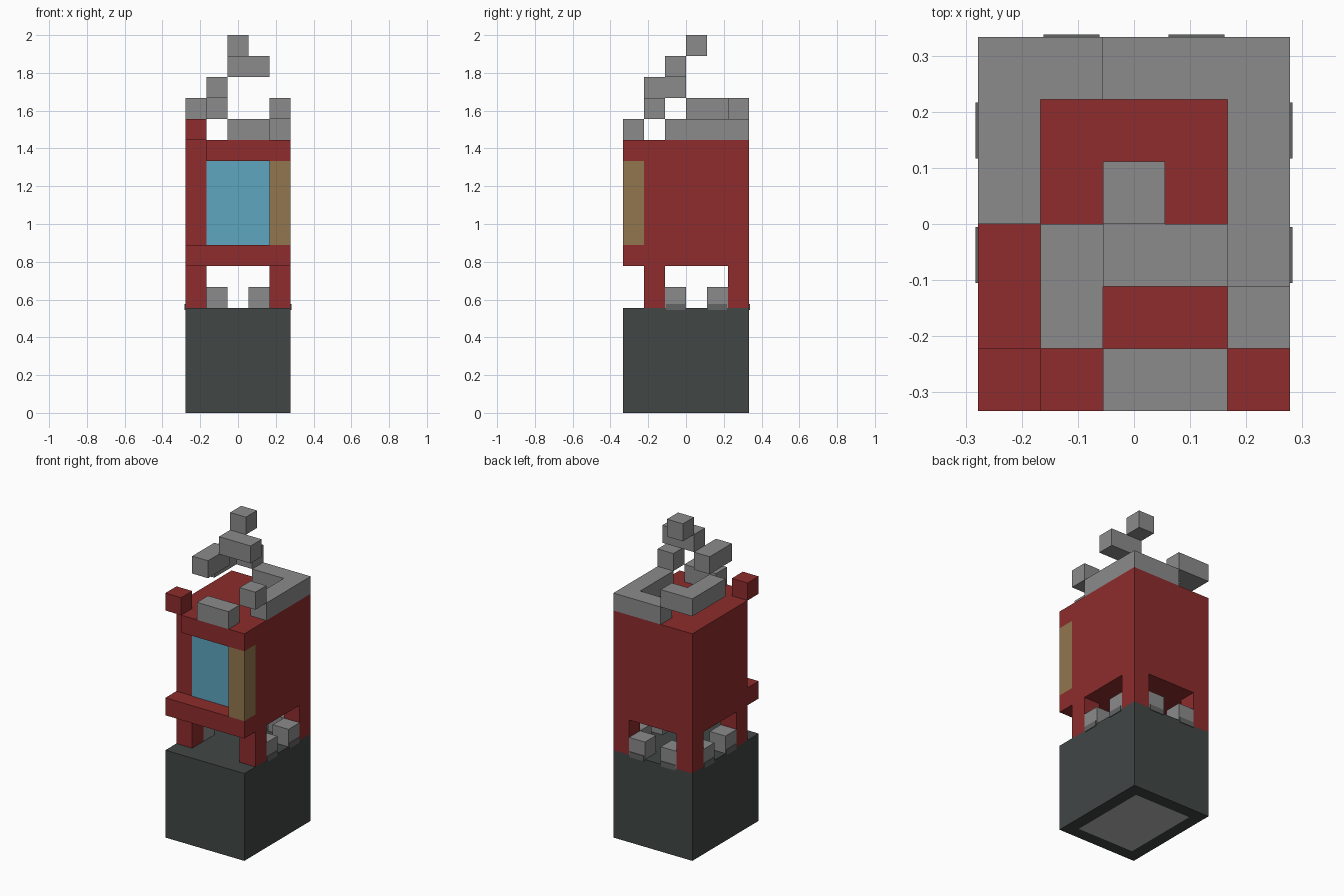
import bpy
import bmesh
from mathutils import Vector

U = 1 / 9                       # one block
NX, NY = 5, 6                   # footprint in blocks

old = bpy.data.objects.get("Cube")
if old:
    bpy.data.objects.remove(old, do_unlink=True)


def material(name, srgb):
    def linear(v):
        c = v / 255
        return c / 12.92 if c <= 0.04045 else ((c + 0.055) / 1.055) ** 2.4
    colour = [linear(v) for v in srgb] + [1]
    m = bpy.data.materials.new(name)
    m.use_nodes = True
    m.diffuse_color = colour
    m.node_tree.nodes["Principled BSDF"].inputs["Base Color"].default_value = colour
    return m


charcoal = material("charcoal", (65, 70, 69))
red = material("brick red", (142, 44, 44))
grey = material("stone grey", (139, 139, 139))
shade = material("dark stone", (98, 100, 99))
blue = material("window blue", (95, 166, 192))
tan = material("wood tan", (146, 118, 78))
pale = material("pale grey", (185, 185, 185))


def block(name, mat, start, size):
    """Box given by its low corner and size, counted in blocks from the front right base corner."""
    lo = (Vector(start) - Vector((NX / 2, NY / 2, 0))) * U
    dims = Vector(size) * U
    bm = bmesh.new()
    bmesh.ops.create_cube(bm, size=1)
    for v in bm.verts:
        v.co = lo + Vector((c + 0.5) * d for c, d in zip(v.co, dims))
    mesh = bpy.data.meshes.new(name)
    bm.to_mesh(mesh)
    bm.free()
    mesh.materials.append(mat)
    obj = bpy.data.objects.new(name, mesh)
    bpy.context.scene.collection.objects.link(obj)
    return obj


# Base with a pale panel inset in its underside
base = block("base", charcoal, (0, 0, 0), (NX, NY, 5))
base.data.materials.append(pale)
bm = bmesh.new()
bm.from_mesh(base.data)
bm.normal_update()
under = min(bm.faces, key=lambda f: f.normal.z)
bmesh.ops.inset_region(bm, faces=[under], thickness=U)
under.material_index = 1
bm.to_mesh(base.data)
bm.free()

# Legs and cabin
for x, side in ((0, "right"), (4, "left")):
    for y, end in ((1, "front"), (5, "back")):
        block(f"{end}_{side}_leg", red, (x, y, 5), (1, 1, 2))
block("cabin", red, (0, 1, 7), (5, 5, 6))

# Front details: sill, lintel, corner post, window and loose corner brick
block("front_sill", red, (0, 0, 7), (5, 1, 1))
block("front_lintel", red, (1, 0, 12), (4, 1, 1))
block("corner_post", tan, (4, 0, 8), (1, 1, 4))
block("window", blue, (1, 0.96, 8), (3, 0.05, 4))
block("corner_brick", red, (0, 0, 13), (1, 1, 1))

# Stones around the foot, each with a dark lower edge on its outer side
T = 0.04
for y in (2, 4):
    for x, edge in ((0, -T), (4, 5)):
        block("side_stone", grey, (x, y, 5), (1, 1, 1))
        block("side_stone_edge", shade, (edge, y + 0.05, 4.9), (T, 0.9, 0.3))
for x in (1, 3):
    block("back_stone", grey, (x, 5, 5), (1, 1, 1))
    block("back_stone_edge", shade, (x + 0.05, 6, 4.9), (0.9, T, 0.3))

# Smoke: low ring on the roof, then pieces drifting upwards
smoke = {
    "smoke_front": ((2, 0, 13), (2, 1, 1)),
    "smoke_left": ((4, 2, 13), (1, 4, 1)),
    "smoke_back": ((2, 5, 13), (2, 1, 1)),
    "smoke_left_puff": ((4, 1, 14), (1, 1, 1)),
    "smoke_right": ((0, 3, 14), (1, 3, 1)),
    "smoke_back_right": ((1, 5, 14), (1, 1, 1)),
    "smoke_middle": ((1, 1, 15), (1, 2, 1)),
    "smoke_upper": ((2, 2, 16), (2, 1, 1)),
    "smoke_top": ((2, 3, 17), (1, 1, 1)),
}
for name, (start, size) in smoke.items():
    block(name, grey, start, size)
